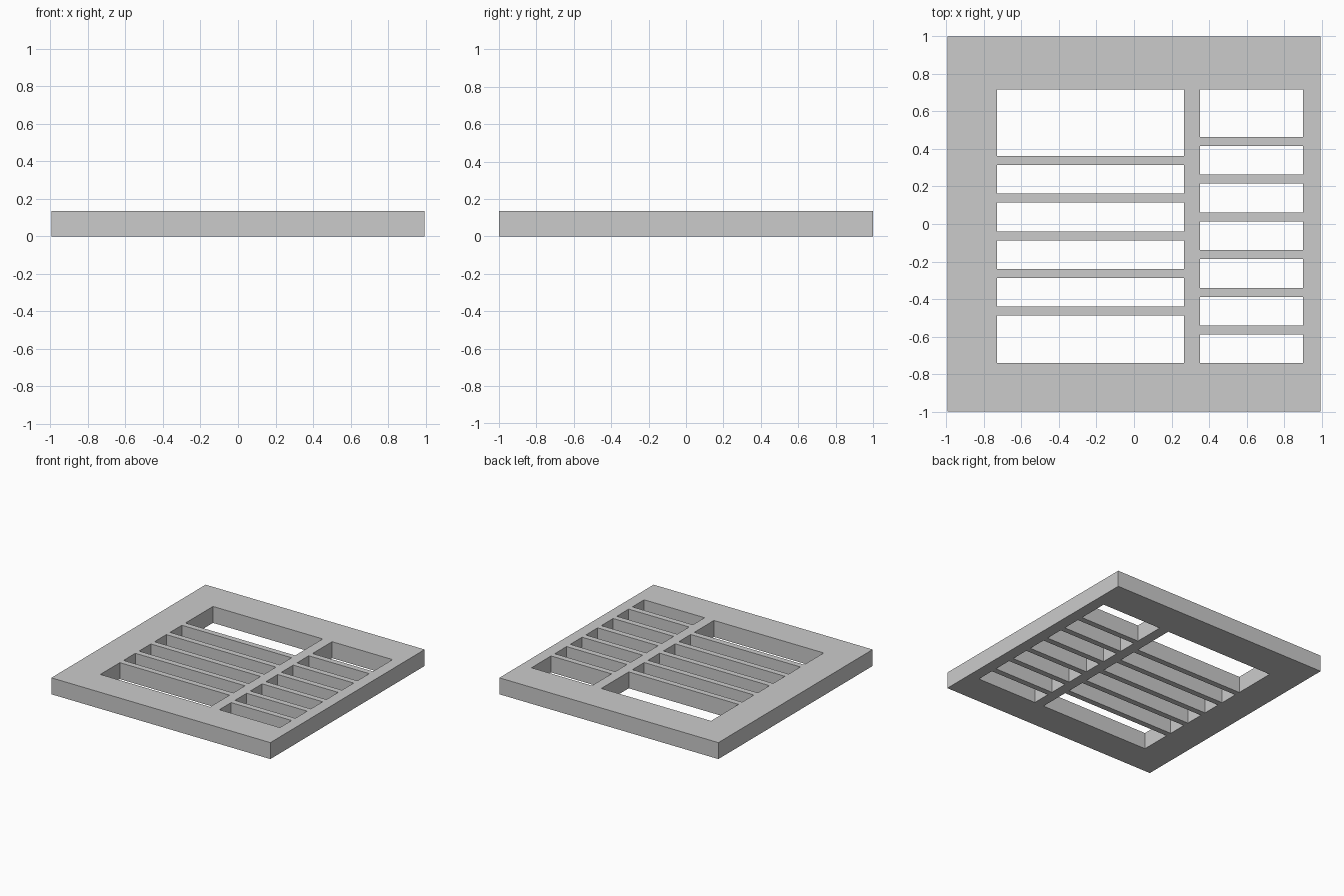
import bpy, bmesh
from mathutils import Matrix, Vector

if "Cube" in bpy.data.objects:
    bpy.data.objects.remove(bpy.data.objects["Cube"])

HEIGHT = 0.135
BAR = 0.048                 # width of a crossbar
Y_LOW, Y_HIGH = -0.742, 0.718


def add_box(bm, x0, x1, y0, y1, z0, z1):
    m = Matrix.Translation(Vector(((x0 + x1) / 2, (y0 + y1) / 2, (z0 + z1) / 2)))
    m = m @ Matrix.Diagonal((x1 - x0, y1 - y0, z1 - z0, 1))
    bmesh.ops.create_cube(bm, size=1, matrix=m)


def make_object(name, bm):
    mesh = bpy.data.meshes.new(name)
    bm.to_mesh(mesh)
    bm.free()
    obj = bpy.data.objects.new(name, mesh)
    bpy.context.collection.objects.link(obj)
    return obj


def add_slots(bm, x0, x1, bar_centres):
    # Openings between the crossbars of one column, from bottom to top
    low = Y_LOW
    for c in bar_centres:
        add_box(bm, x0, x1, low, c - BAR / 2, -0.1, HEIGHT + 0.1)
        low = c + BAR / 2
    add_box(bm, x0, x1, low, Y_HIGH, -0.1, HEIGHT + 0.1)


# Solid square plate
bm = bmesh.new()
add_box(bm, -0.994, 0.994, -1, 1, 0, HEIGHT)
grate = make_object("grate_plate", bm)

# Wide left column and narrow right column of slots
bm = bmesh.new()
add_slots(bm, -0.73, 0.266, [-0.465 + 0.2008 * i for i in range(5)])
add_slots(bm, 0.351, 0.90, [-0.566 + 0.2012 * i for i in range(6)])
cutter = make_object("slot_cutter", bm)
cutter.hide_render = True

# Cut the slots through the plate, leaving the crossbars
mod = grate.modifiers.new("slots", 'BOOLEAN')
mod.operation = 'DIFFERENCE'
mod.solver = 'EXACT'
mod.object = cutter
bpy.context.view_layer.objects.active = grate
bpy.ops.object.modifier_apply(modifier=mod.name)
bpy.data.objects.remove(cutter)
